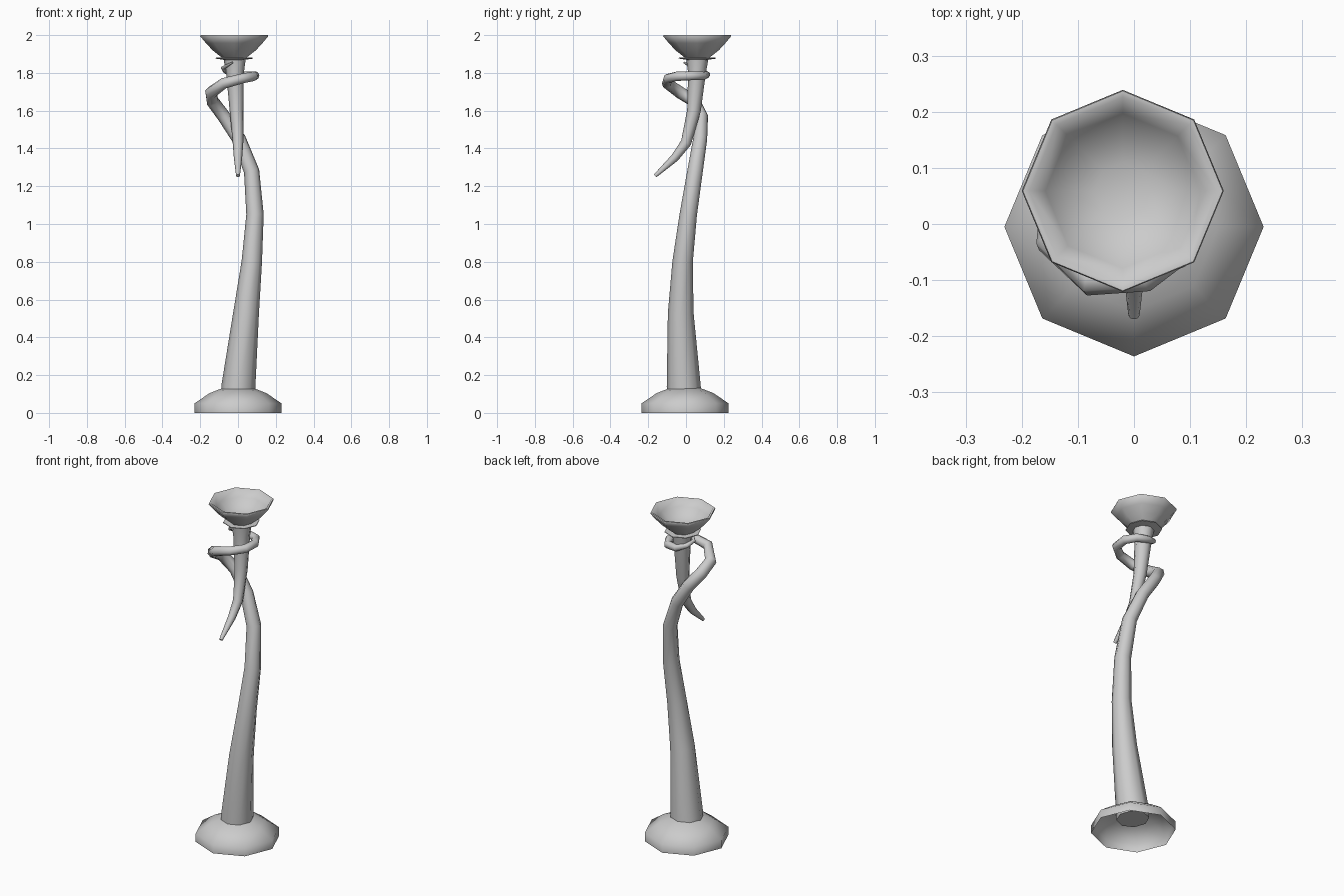
import bpy, bmesh, math
from mathutils import Vector

if "Cube" in bpy.data.objects:
    bpy.data.objects.remove(bpy.data.objects["Cube"])

SIDES = 8


def finish(name, bm, angle):
    bmesh.ops.recalc_face_normals(bm, faces=bm.faces)
    me = bpy.data.meshes.new(name)
    bm.to_mesh(me)
    bm.free()
    ob = bpy.data.objects.new(name, me)
    bpy.context.collection.objects.link(ob)
    bpy.ops.object.select_all(action='DESELECT')
    bpy.context.view_layer.objects.active = ob
    ob.select_set(True)
    bpy.ops.object.shade_smooth_by_angle(angle=math.radians(angle))
    return ob


def bridge(bm, a, b):
    n = len(a)
    for i in range(n):
        bm.faces.new((a[i], a[(i + 1) % n], b[(i + 1) % n], b[i]))


def lathe(name, centre, profile, cap_end=True, closed=False, angle=60):
    """Eight-sided turned part from (radius, z) pairs."""
    bm = bmesh.new()
    rings = []
    for r, z in profile:
        rings.append([bm.verts.new((centre[0] + r * math.cos(i * math.tau / SIDES),
                                    centre[1] + r * math.sin(i * math.tau / SIDES), z))
                      for i in range(SIDES)])
    for a, b in zip(rings, rings[1:]):
        bridge(bm, a, b)
    if closed:
        bridge(bm, rings[-1], rings[0])
    elif cap_end:
        bm.faces.new(rings[-1])
    return finish(name, bm, angle)


def tube(name, path):
    """Tapered eight-sided tube along (x, y, z, radius) points."""
    bm = bmesh.new()
    pts = [Vector(p[:3]) for p in path]
    side, rings = Vector((1, 0, 0)), []
    for k, p in enumerate(pts):
        before = (p - pts[k - 1]).normalized() if k else Vector()
        after = (pts[k + 1] - p).normalized() if k < len(pts) - 1 else Vector()
        t = (before + after).normalized()
        side = (side - t * side.dot(t)).normalized()
        up = t.cross(side)
        rings.append([bm.verts.new(p + path[k][3] * (side * math.cos(i * math.tau / SIDES)
                                                     + up * math.sin(i * math.tau / SIDES)))
                      for i in range(SIDES)])
    for a, b in zip(rings, rings[1:]):
        bridge(bm, a, b)
    bm.faces.new(rings[0])
    bm.faces.new(rings[-1])
    return finish(name, bm, 60)


# Hollow domed foot
lathe("base", (0, -0.005), [(0.231, 0), (0.231, 0.05), (0.15, 0.105), (0.08, 0.132), (0.03, 0.137)])

# Stem that leans, then coils round the horn and tapers out
tube("stem", [
    (0.0, -0.01, 0.08, 0.09), (0.002, -0.012, 0.14, 0.09),
    (0.043, -0.028, 0.53, 0.068), (0.073, -0.018, 0.8, 0.054),
    (0.09, 0.012, 1.05, 0.046), (0.072, 0.048, 1.28, 0.041),
    (0.005, 0.075, 1.45, 0.037), (-0.075, 0.082, 1.57, 0.035),
    (-0.135, 0.045, 1.65, 0.034), (-0.143, -0.03, 1.695, 0.033),
    (-0.075, -0.1, 1.745, 0.029), (0.02, -0.095, 1.77, 0.026),
    (0.082, -0.05, 1.782, 0.025), (0.09, 0.03, 1.785, 0.024),
    (0.055, 0.09, 1.785, 0.023), (-0.01, 0.108, 1.79, 0.02),
    (-0.065, 0.085, 1.81, 0.015), (-0.08, 0.04, 1.825, 0.011),
    (-0.03, -0.01, 1.855, 0.005)])

# Hanging horn below the cup
tube("horn", [
    (-0.018, 0.06, 1.9, 0.063), (-0.016, 0.058, 1.8, 0.047),
    (-0.008, 0.042, 1.6, 0.036), (0.0, 0.0, 1.43, 0.028),
    (0.0, -0.06, 1.35, 0.022), (0.0, -0.163, 1.255, 0.01)])

# Thin collar where horn meets cup
lathe("collar", (-0.02, 0.06), [(0.05, 1.868), (0.1, 1.876), (0.1, 1.88), (0.05, 1.882)], closed=True)

# Open cup with a narrow lip
lathe("cup", (-0.02, 0.059), [
    (0.058, 1.875), (0.115, 1.92), (0.15, 1.958), (0.18, 1.994), (0.178, 2.0),
    (0.167, 2.0), (0.138, 1.96), (0.1, 1.925), (0.05, 1.905)])
